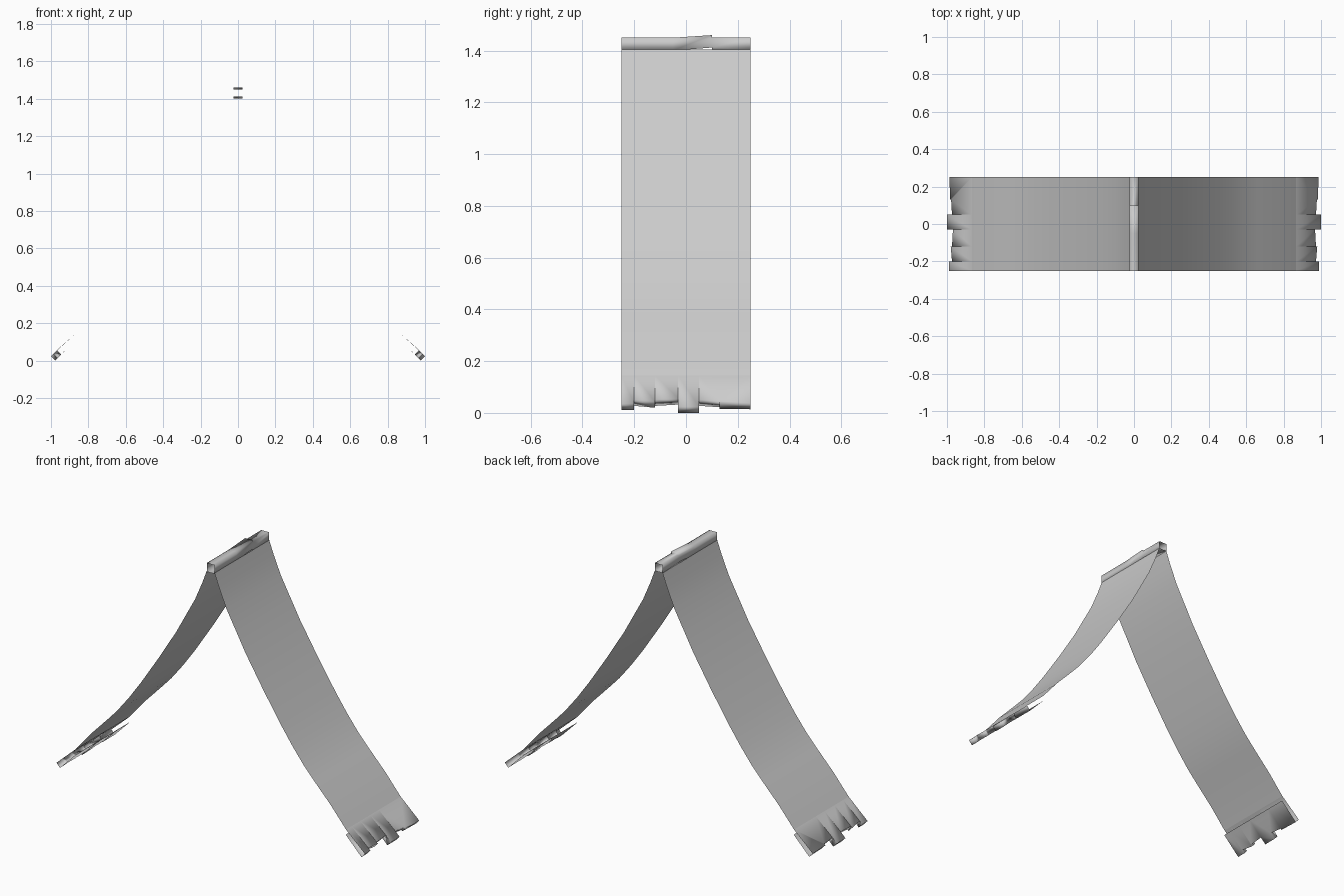
import bpy
import bmesh

if "Cube" in bpy.data.objects:
    bpy.data.objects.remove(bpy.data.objects["Cube"], do_unlink=True)

grey = bpy.data.materials.new("light grey")
grey.use_nodes = True
colour = (0.6, 0.6, 0.6, 1)
grey.diffuse_color = colour
grey.node_tree.nodes["Principled BSDF"].inputs["Base Color"].default_value = colour


def loft(name, sections, closed=False):
    """Skin cross-sections, each given as (y, [(x, z), ...])."""
    bm = bmesh.new()
    rows = [[bm.verts.new((x, y, z)) for x, z in pts] for y, pts in sections]
    for a, b in zip(rows, rows[1:]):
        count = len(a)
        for j in range(count if closed else count - 1):
            k = (j + 1) % count
            bm.faces.new((a[j], a[k], b[k], b[j]))
    bmesh.ops.remove_doubles(bm, verts=bm.verts[:], dist=0.0005)
    bmesh.ops.dissolve_degenerate(bm, edges=bm.edges[:], dist=0.0005)
    for f in bm.faces:
        f.smooth = True
    mesh = bpy.data.meshes.new(name)
    bm.to_mesh(mesh)
    bm.free()
    mesh.materials.append(grey)
    obj = bpy.data.objects.new(name, mesh)
    bpy.context.collection.objects.link(obj)
    return obj


# Roof sheet: gently curved slope, plain along its length
slope = [(0.025, 1.405), (0.053, 1.33), (0.1, 1.22), (0.163, 1.105), (0.22, 1.0),
         (0.335, 0.815), (0.45, 0.64), (0.525, 0.535), (0.6, 0.44), (0.66, 0.375),
         (0.77, 0.26), (0.867, 0.145)]
sheet = loft("roof_sheet", [(y, slope) for y in (-0.25, 0.25)])

# Eave: ragged lower edge folded back under the sheet
ragged = [(-0.25, 0.012), (-0.2, 0.012), (-0.2, 0.027), (-0.12, 0.02),
          (-0.12, 0.027), (-0.03, 0.032), (-0.03, 0), (0.05, 0),
          (0.05, 0.027), (0.13, 0.022), (0.13, 0.016), (0.25, 0.014)]
eave = loft("folded_eave", [
    (y, [slope[-1], (1 - k, 0.024 + k), (0.978 - k, k), (0.865, 0.115)])
    for y, k in ragged])

for part in (sheet, eave):
    part.modifiers.new("other_side", "MIRROR").use_axis[0] = True

# Ridge: open square tube with a warped step
ridge = [(-0.25, 1.4, 1.45), (-0.05, 1.4, 1.45), (0.1, 1.412, 1.46),
         (0.1, 1.405, 1.45), (0.25, 1.405, 1.45)]
loft("ridge_cap", [
    (y, [(-0.025, low), (-0.025, top), (0.025, top), (0.025, low)])
    for y, low, top in ridge], closed=True)
